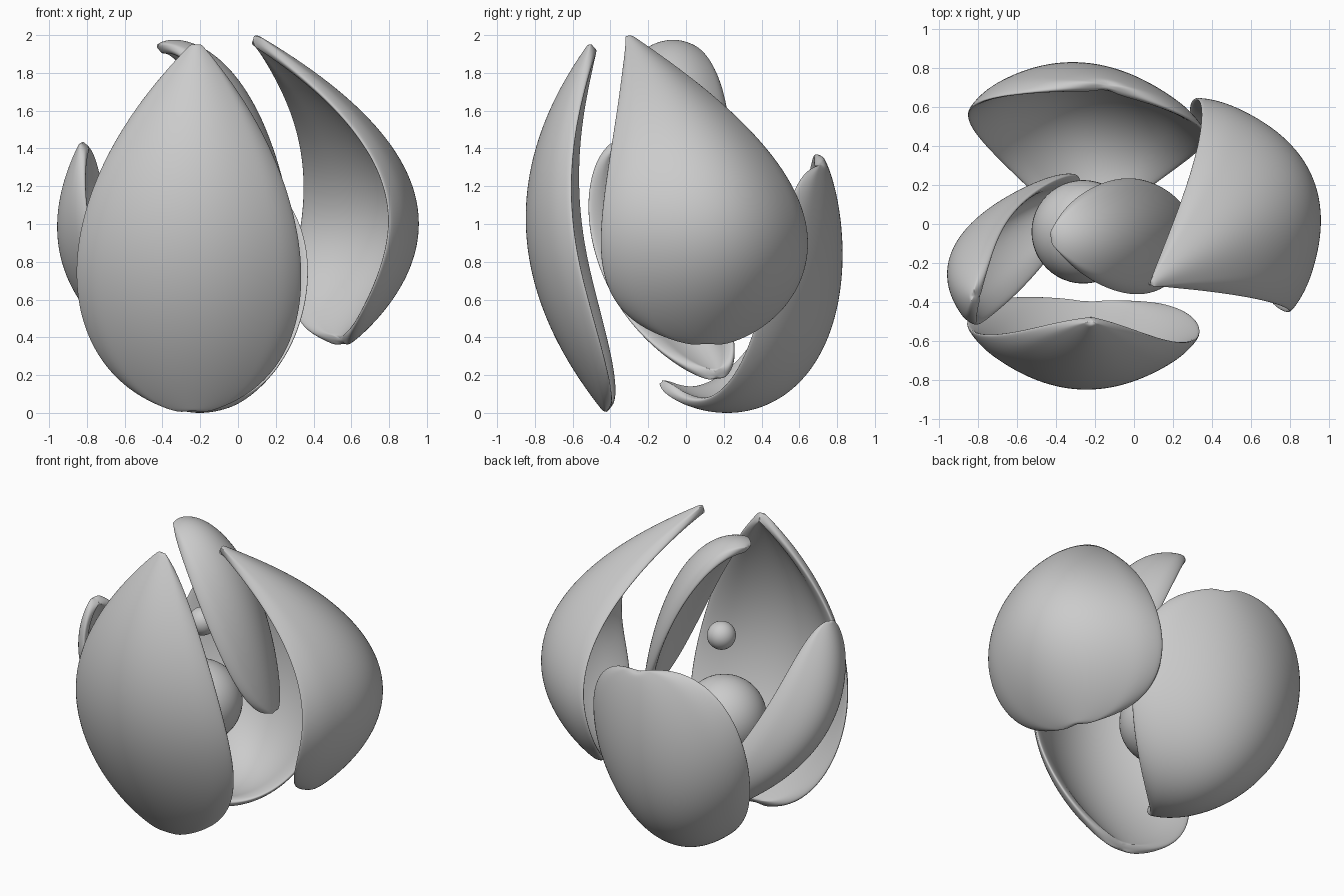
import bpy, bmesh, math
from mathutils import Vector

if "Cube" in bpy.data.objects:
    bpy.data.objects.remove(bpy.data.objects["Cube"])


def petal(name, start, end, bulge, side, half_width, cup, powers, bow=(1, 1), curl=(1.5, 0.9), thickness=0.06):
    """Cupped leaf: a bowed spine from start to end, swept by a curved cross-section."""
    start, end, bulge = Vector(start), Vector(end), Vector(bulge)
    side = Vector(side).normalized()
    out = (bulge - side * bulge.dot(side)).normalized()

    def hump(v, a, b):
        # rises from 0 to 1 and falls back to 0
        p = a / (a + b)
        return v ** a * (1 - v) ** b / (p ** a * (1 - p) ** b)

    peak = powers[0] / sum(powers)
    rows, cols = 28, 14
    bm = bmesh.new()
    grid, rim = [], []
    for i in range(rows + 1):
        v = (1 - math.cos(math.pi * i / rows)) / 2
        if i in (0, rows):
            vert = bm.verts.new(start if i == 0 else end)
            rim.append(vert)
            grid.append([vert] * (cols + 1))
            continue
        spine = start.lerp(end, v) + bulge * hump(v, *bow)
        w = hump(v, *powers)
        depth = cup * w ** (curl[0] if v < peak else curl[1])
        row = []
        for j in range(cols + 1):
            t = 2 * j / cols - 1
            row.append(bm.verts.new(spine + side * (half_width * w * t) - out * (depth * t * t)))
        rim += [row[0], row[-1]]
        grid.append(row)
    for i in range(rows):
        for j in range(cols):
            quad = [grid[i][j], grid[i][j + 1], grid[i + 1][j + 1], grid[i + 1][j]]
            bm.faces.new(list(dict.fromkeys(quad)))
    bmesh.ops.recalc_face_normals(bm, faces=bm.faces)
    for f in bm.faces:
        f.smooth = True
    bm.verts.index_update()
    rim_ids = {v.index for v in rim}
    mesh = bpy.data.meshes.new(name)
    bm.to_mesh(mesh)
    bm.free()
    obj = bpy.data.objects.new(name, mesh)
    bpy.context.collection.objects.link(obj)
    # thin rim, thicker body
    body = obj.vertex_groups.new(name="body")
    body.add([v.index for v in mesh.vertices if v.index not in rim_ids], 1.0, 'REPLACE')
    solid = obj.modifiers.new("thickness", 'SOLIDIFY')
    solid.thickness = thickness
    solid.offset = 0
    solid.vertex_group = "body"
    solid.thickness_vertex_group = 0.3
    sub = obj.modifiers.new("round_edges", 'SUBSURF')
    sub.levels = sub.render_levels = 2
    return obj


def ball(name, location, radius):
    bpy.ops.mesh.primitive_uv_sphere_add(segments=48, ring_count=24, radius=radius, location=location)
    bpy.context.object.name = name
    bpy.ops.object.shade_smooth()


# Outer petals, round end first and pointed end second
petal("front_petal", (-0.24, -0.41, 0.02), (-0.22, -0.49, 1.94), (-0.04, -0.37, 0),
      (1, -0.04, 0), 0.60, 0.26, (0.5, 0.85))
petal("right_petal", (0.55, 0.11, 0.38), (0.08, -0.31, 1.98), (0.55, 0.30, 0),
      (-0.395, 0.918, 0), 0.60, 0.36, (0.48, 1.0), curl=(1.4, 0.85))
petal("back_petal", (-0.14, 0.70, 1.31), (-0.22, -0.14, 0.17), (-0.11, 0.42, -0.41),
      (0.6, -0.08, -0.14), 0.63, 0.38, (0.45, 0.75), (0.8, 0.6), (1.3, 1.2))

# Smaller petals
petal("left_petal", (-0.30, 0.16, 0.20), (-0.81, -0.37, 1.42), (-0.32, -0.01, -0.08),
      (0.15, 0.63, 0.05), 0.29, 0.25, (0.5, 0.6), curl=(1.5, 1.3))
petal("inner_petal", (0.28, -0.03, 0.82), (-0.42, -0.07, 1.92), (0.15, 0.0, 0.22),
      (-0.15, 1, 0), 0.30, 0.17, (0.5, 0.52), (1, 0.7), (1.5, 1.5))

# Core balls
ball("core_ball", (-0.26, -0.04, 0.75), 0.265)
ball("small_ball", (-0.24, -0.04, 1.30), 0.09)
